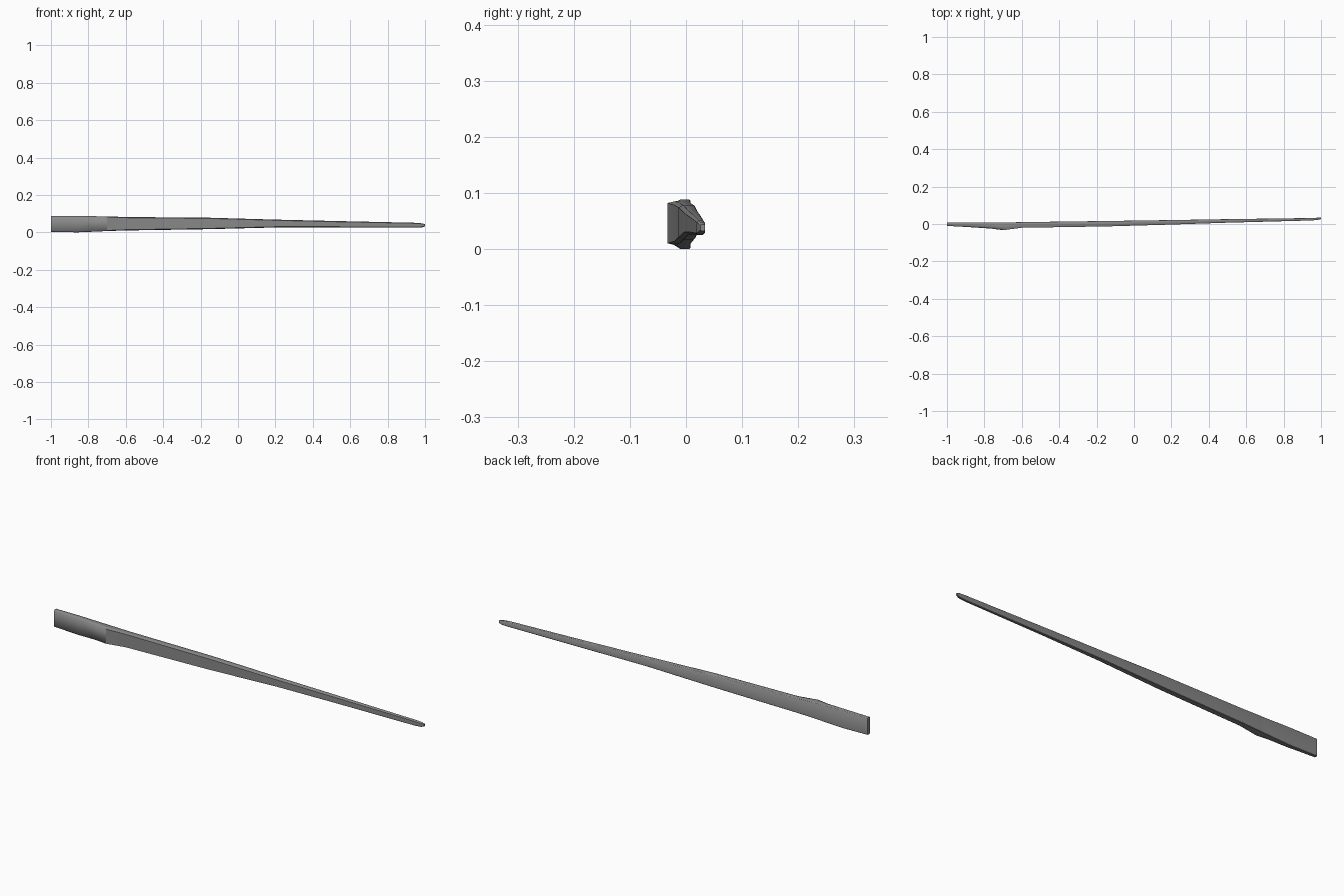
import bpy, bmesh

if "Cube" in bpy.data.objects:
    bpy.data.objects.remove(bpy.data.objects["Cube"])

# stations: x, front y, back y, bottom z, top z, front bevel in y, in z
stations = [
    (-1.00, -0.010, 0.008, 0.005, 0.090, 0.004, 0.004),
    (-0.86, -0.018, 0.008, 0.002, 0.090, 0.008, 0.005),
    (-0.76, -0.025, 0.008, 0.006, 0.088, 0.011, 0.005),
    (-0.70, -0.033, 0.008, 0.009, 0.087, 0.014, 0.003),
    (-0.60, -0.020, 0.010, 0.012, 0.084, 0.008, 0.004),
    (-0.15, -0.013, 0.016, 0.019, 0.080, 0.008, 0.004),
    (0.20, -0.003, 0.021, 0.028, 0.070, 0.007, 0.004),
    (0.50, 0.007, 0.026, 0.028, 0.063, 0.006, 0.004),
    (0.95, 0.019, 0.032, 0.027, 0.053, 0.004, 0.003),
    (0.985, 0.022, 0.034, 0.029, 0.050, 0.003, 0.003),
    (1.00, 0.026, 0.034, 0.034, 0.046, 0.002, 0.002),
]


def section(x, yf, yb, lo, hi, by, bz):
    """Flat-backed bar section with a bevelled front."""
    c = 0.002
    return [(x, yf, lo + bz), (x, yf + by, lo), (x, yb - c, lo), (x, yb, lo + c),
            (x, yb, hi - c), (x, yb - c, hi), (x, yf + by, hi), (x, yf, hi - bz)]


# tapered arm lofted through the stations
bm = bmesh.new()
rings = [[bm.verts.new(p) for p in section(*s)] for s in stations]
for a, b in zip(rings, rings[1:]):
    for i in range(8):
        j = (i + 1) % 8
        bm.faces.new((a[i], a[j], b[j], b[i]))
bm.faces.new(rings[0])
bm.faces.new(rings[-1][::-1])
bmesh.ops.recalc_face_normals(bm, faces=bm.faces)
for f in bm.faces:
    f.smooth = True


def sharpen(v, w):
    bm.edges.get((v, w)).smooth = False


# crisp edges: both ends, the step line, the flat front face and the lower back edge
for ring in (rings[0], rings[3], rings[-1]):
    for i in range(8):
        sharpen(ring[i], ring[(i + 1) % 8])
for k, (a, b) in enumerate(zip(rings, rings[1:])):
    for i in ((0, 7, 2, 3) if k >= 3 else (2, 3)):
        sharpen(a[i], b[i])

# put the lowest point on the ground
low = min(v.co.z for v in bm.verts)
bmesh.ops.translate(bm, verts=bm.verts, vec=(0, 0, -low))
mesh = bpy.data.meshes.new("tapered_arm")
bm.to_mesh(mesh)
bm.free()
arm = bpy.data.objects.new("tapered_arm", mesh)
bpy.context.collection.objects.link(arm)

# dark grey finish
mat = bpy.data.materials.new("dark_grey")
mat.diffuse_color = (0.25, 0.25, 0.25, 1)
mat.use_nodes = True
mat.node_tree.nodes["Principled BSDF"].inputs["Base Color"].default_value = mat.diffuse_color
mesh.materials.append(mat)
